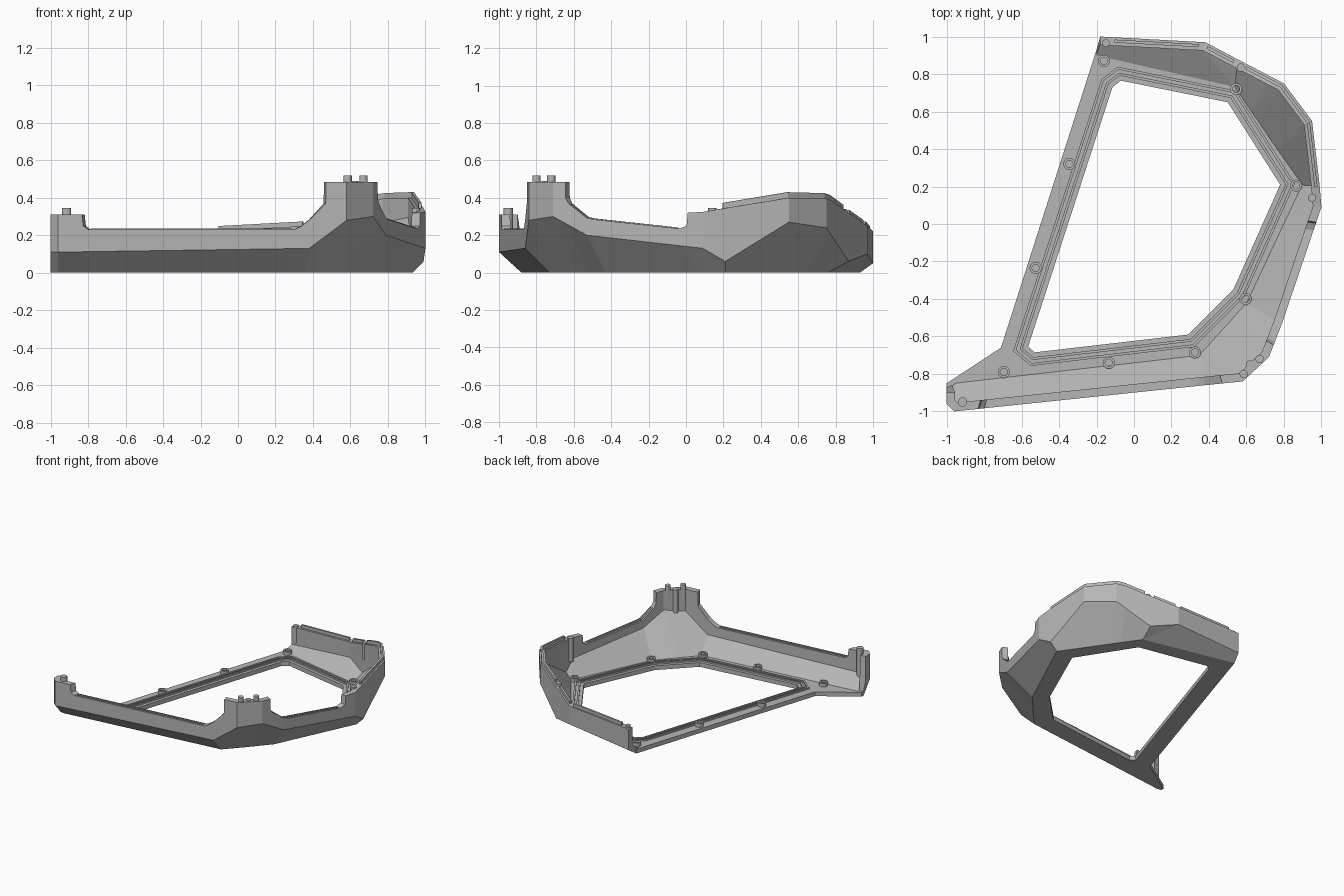
import bpy, bmesh, math
from mathutils import Vector

if "Cube" in bpy.data.objects:
    bpy.data.objects.remove(bpy.data.objects["Cube"])

grey = bpy.data.materials.new("plain grey")
grey.use_nodes = True
grey.diffuse_color = (0.47, 0.47, 0.47, 1)
grey.node_tree.nodes["Principled BSDF"].inputs["Base Color"].default_value = grey.diffuse_color


def finish(name, bm):
    bmesh.ops.recalc_face_normals(bm, faces=bm.faces)
    mesh = bpy.data.meshes.new(name)
    bm.to_mesh(mesh)
    bm.free()
    mesh.materials.append(grey)
    obj = bpy.data.objects.new(name, mesh)
    bpy.context.collection.objects.link(obj)
    return obj


def skin(name, sections, closed=False):
    """Join equal cross-sections into a solid."""
    bm = bmesh.new()
    rings = [[bm.verts.new(p) for p in s] for s in sections]
    count = len(rings[0])
    pairs = list(zip(rings, rings[1:]))
    if closed:
        pairs.append((rings[-1], rings[0]))
    else:
        bm.faces.new(rings[0])
        bm.faces.new(rings[-1])
    for a, b in pairs:
        for i in range(count):
            j = (i + 1) % count
            bm.faces.new((a[i], a[j], b[j], b[i]))
    bmesh.ops.remove_doubles(bm, verts=bm.verts, dist=0.0001)
    return finish(name, bm)


def miters(points, closed=False):
    """Inward plan vectors of a clockwise path, for offsetting it by one unit."""
    pts = [Vector(p[:2]) for p in points]
    n = len(pts)
    sides = []
    for i in range(n if closed else n - 1):
        d = (pts[(i + 1) % n] - pts[i]).normalized()
        sides.append(Vector((d.y, -d.x)))
    if not closed:
        sides.append(sides[-1])
    result = []
    for i in range(n):
        a, b = sides[i - 1 if i or closed else 0], sides[i]
        result.append((a + b) / (1 + a.dot(b)))
    return result


# Facet corners: outer x, y and crease height, then the foot of the facet x, y
corners = [
    (-.18, 1, .05, -.2, .93), (.38, .97, .1, .55, .76), (.57, .87, .06, .55, .76),
    (.8, .75, .24, .68, .575), (.95, .55, .27, .8, .4), (.99, .21, .06, .93, .21),
    (1, .09, .13, .93, .21), (.79, -.53, .2, .63, -.43), (.72, -.71, .3, .49, -.59),
    (.58, -.84, .28, .36, -.73), (.38, -.86, .13, .36, -.73),
    (-.96, -1, .11, -.96, -.88), (-1, -.96, .11, -1, -.875), (-1, -.9, .11, -1, -.86)]
# Rim height against position along the corners
rim = [(0, .22), (1, .25), (2, .32), (2.75, .385), (3, .395), (4, .4), (5, .345),
       (6, .325), (6.13, .32), (6.14, .25), (6.2, .235), (6.95, .285), (7.55, .37),
       (7.63, .4), (7.64, .485), (8, .485), (9, .485), (9.55, .485), (9.56, .37),
       (10, .28), (10.03, .25), (10.06, .23), (10.88, .23), (10.9, .25),
       (10.905, .31), (11, .31), (13, .31)]
inward = miters(corners)


def along(u):
    """Corner data, inward vector and rim height at position u."""
    i = min(int(u), len(corners) - 2)
    f = u - i
    data = [a + (b - a) * f for a, b in zip(corners[i], corners[i + 1])]
    n = inward[i].lerp(inward[i + 1], f)
    for (a, za), (b, zb) in zip(rim, rim[1:]):
        if a <= u <= b:
            return data, n, za + (zb - za) * (u - a) / (b - a)


def positions(start, end):
    marks = {start, end} | {u for u, z in rim} | set(range(len(corners)))
    return [u for u in sorted(marks) if start <= u <= end]


WALL, FLOOR = 0.045, 0.035


def shell_section(u):
    (x, y, z, fx, fy), n, top = along(u)
    ix, iy = x + n.x * WALL, y + n.y * WALL
    return [(fx, fy, 0), (x, y, z), (x, y, top), (ix, iy, top),
            (ix, iy, min(z + .025, top - .01)),
            (fx + n.x * .03, fy + n.y * .03, FLOOR)]


skin("faceted_wall", [shell_section(u) for u in positions(0, 13)])


def lip(name, start, end, height, near=.012, far=.028):
    """Narrow tongue standing on the rim."""
    sections = []
    for u in positions(start, end):
        (x, y, *_), n, top = along(u)
        p, q = Vector((x, y)) + n * near, Vector((x, y)) + n * far
        low, high = top - .01, top + height
        sections.append([(*p, low), (*p, high), (*q, high), (*q, low)])
    skin(name, sections)


lip("back_lip", .14, .95, .025)
lip("back_corner_lip", 1.08, 1.85, .025)
lip("side_lip", 2.15, 5.1, .03)
for k, (start, end) in enumerate([(6.22, 7.5), (10.07, 10.87)]):
    lip("low_outer_bead_%d" % k, start, end, .005, .008, .014)
    lip("low_inner_bead_%d" % k, start, end, .005, .026, .032)

# Flat floor around the opening
hole = [(-.115, .73), (-.07, .765), (.5, .65), (.78, .21), (.53, -.35),
        (.29, -.59), (-.53, -.685), (-.565, -.655)]
border = [(-.2, .93), (.55, .76), (.93, .21), (.63, -.43), (.36, -.73),
          (-.96, -.88), (-1, -.875), (-1, -.85), (-.71, -.66)]
bm = bmesh.new()
for loop in (border, hole):
    verts = [bm.verts.new((x, y, 0)) for x, y in loop]
    for a, b in zip(verts, verts[1:] + verts[:1]):
        bm.edges.new((a, b))
bmesh.ops.triangle_fill(bm, edges=bm.edges[:], use_beauty=True)
grown = bmesh.ops.extrude_face_region(bm, geom=bm.faces[:])["geom"]
bmesh.ops.translate(bm, vec=(0, 0, FLOOR),
                    verts=[v for v in grown if isinstance(v, bmesh.types.BMVert)])
finish("floor_frame", bm)

# Seal ridges that follow the opening
hole_in = miters(hole, True)
for name, near in (("inner_seal_ridge", .025), ("outer_seal_ridge", .055)):
    sections = []
    for p, n in zip(hole, hole_in):
        a, b = Vector(p) - n * near, Vector(p) - n * (near + .014)
        sections.append([(*a, .03), (*a, .047), (*b, .047), (*b, .03)])
    skin(name, sections, True)


def tube(name, x, y, low, high, outer, inner, sides=20):
    """Hollow round boss."""
    sections = []
    for i in range(sides):
        t = math.tau * i / sides
        c, s = math.cos(t), math.sin(t)
        sections.append([(x + r * c, y + r * s, z) for r, z in
                         ((outer, low), (outer, high), (inner, high), (inner, low))])
    skin(name, sections, True)


def peg(name, x, y, low, high, radius):
    bm = bmesh.new()
    bmesh.ops.create_cone(bm, cap_ends=True, segments=16, radius1=radius,
                          radius2=radius, depth=high - low)
    bmesh.ops.translate(bm, verts=bm.verts, vec=(x, y, (low + high) / 2))
    finish(name, bm)


# Screw bosses on the floor
for k, (x, y) in enumerate([(-.16, .87), (.545, .72), (.865, .205), (.595, -.4),
                            (.325, -.685), (-.135, -.74), (-.695, -.79),
                            (-.525, -.235), (-.345, .32)]):
    tube("screw_boss_%d" % k, x, y, .02, .065, .032, .019)

# Locating pegs along the rim
peg("back_left_peg", -.15, .965, .1, .235, .02)
peg("back_right_peg", .57, .835, .2, .34, .022)
peg("side_peg", .95, .14, .15, .345, .022)
peg("corner_post_peg", .62, -.75, .3, .49, .022)
peg("tower_front_pin", .585, -.8, .4, .52, .022)
peg("tower_side_pin", .67, -.72, .4, .52, .022)
peg("front_left_pin", -.915, -.95, .1, .345, .025)
